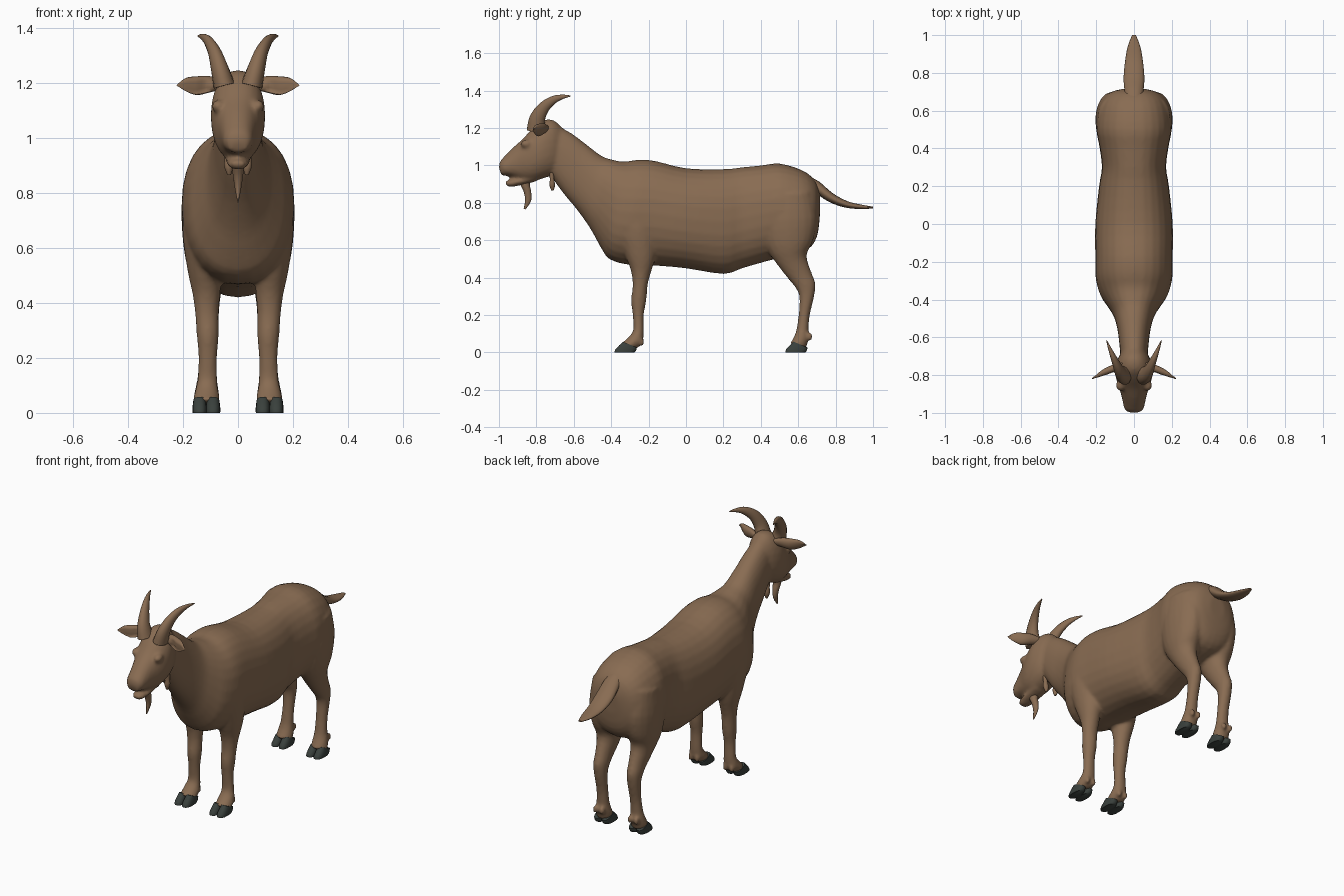
import bpy, bmesh, math
from mathutils import Vector as V


def material(name, rgb):
    m = bpy.data.materials.new(name)
    m.diffuse_color = (*rgb, 1)
    return m


COAT = material("brown coat", (0.25, 0.15, 0.085))
HOOF = material("dark hoof", (0.042, 0.052, 0.046))


def catmull(rows, steps):
    """Smoothly interpolate rows of numbers."""
    out, n = [], len(rows)
    for i in range(n - 1):
        a, b, c, d = (rows[min(max(i + k, 0), n - 1)] for k in (-1, 0, 1, 2))
        for s in range(steps):
            t = s / steps
            out.append([0.5 * (2 * q + (r - p) * t + (2 * p - 5 * q + 4 * r - w) * t * t
                               + (3 * q - p - 3 * r + w) * t ** 3)
                        for p, q, r, w in zip(a, b, c, d)])
    out.append(list(rows[-1]))
    return out


def skin(bm, rings, n, power=2.0, both=False):
    """Closed tube through rings of (centre, axis u, axis v)."""
    for side in ((1, -1) if both else (1,)):
        loops = []
        for c, u, v in rings:
            loop = []
            for k in range(n):
                a = 2 * math.pi * k / n
                ca, sa = math.cos(a), math.sin(a)
                p = c + u * math.copysign(abs(ca) ** (2 / power), ca) \
                      + v * math.copysign(abs(sa) ** (2 / power), sa)
                loop.append(bm.verts.new((p.x * side, p.y, p.z)))
            loops.append(loop)
        for A, B in zip(loops, loops[1:]):
            for k in range(n):
                j = (k + 1) % n
                bm.faces.new((A[k], A[j], B[j], B[k]))
        bm.faces.new(loops[0])
        bm.faces.new(loops[-1])


def profile(bm, rows, n=20, power=2.0, both=False, steps=3):
    """Rows: edge1 y,z, edge2 y,z, half width[, x centre]."""
    rows = [r if len(r) == 6 else (*r, 0) for r in rows]
    rings = []
    for y1, z1, y2, z2, w, x in catmull(rows, steps):
        p, q = V((x, y1, z1)), V((x, y2, z2))
        rings.append(((p + q) / 2, V((w, 0, 0)), (p - q) / 2))
    skin(bm, rings, n, power, both)


def ball(bm, centre, size, both=True):
    for s in ((1, -1) if both else (1,)):
        vs = bmesh.ops.create_uvsphere(bm, u_segments=12, v_segments=8, radius=1)["verts"]
        for v in vs:
            v.co = V((s * centre[0] + v.co.x * size[0],
                      centre[1] + v.co.y * size[1], centre[2] + v.co.z * size[2]))


def finish(bm, name, mat, angle=60):
    bmesh.ops.recalc_face_normals(bm, faces=bm.faces[:])
    me = bpy.data.meshes.new(name)
    bm.to_mesh(me)
    bm.free()
    ob = bpy.data.objects.new(name, me)
    bpy.context.collection.objects.link(ob)
    me.materials.append(mat)
    bpy.ops.object.select_all(action='DESELECT')
    ob.select_set(True)
    bpy.context.view_layer.objects.active = ob
    bpy.ops.object.shade_smooth_by_angle(angle=math.radians(angle))
    return ob


# Body: torso and neck
body = bmesh.new()
profile(body, [
    (.718, .85, .715, .72, .05), (.69, .92, .70, .62, .13), (.62, .975, .65, .55, .18),
    (.50, 1.01, .52, .51, .20), (.40, 1.0, .42, .485, .183), (.30, .99, .30, .45, .17),
    (.20, .98, .20, .42, .185), (0, .985, 0, .45, .205), (-.17, 1.025, -.17, .465, .205),
    (-.26, 1.03, -.31, .47, .203), (-.33, 1.02, -.41, .50, .18), (-.39, 1.03, -.46, .57, .145),
    (-.45, 1.05, -.51, .66, .11), (-.53, 1.11, -.58, .76, .088), (-.61, 1.17, -.655, .85, .078),
    (-.70, 1.22, -.72, .94, .07)], n=28, power=2.25)

# Head with brow, cheek and lower jaw
profile(body, [
    (-.66, 1.20, -.66, 1.0, .05), (-.71, 1.243, -.70, .955, .082), (-.77, 1.24, -.75, .935, .098),
    (-.82, 1.20, -.80, .92, .096), (-.87, 1.145, -.835, .915, .085), (-.92, 1.10, -.87, .92, .070),
    (-.965, 1.055, -.91, .935, .060), (-.995, 1.02, -.95, .945, .052), (-1.0, .985, -.985, .945, .032)],
    n=24, power=2.2)
profile(body, [(-.80, .97, -.80, .915, .05), (-.88, .94, -.88, .895, .045),
               (-.94, .925, -.94, .885, .036), (-.968, .915, -.962, .895, .018)])
ball(body, (.072, -.853, 1.115), (.024, .032, .024))

# Front legs
profile(body, [
    (-.36, .80, -.14, .82, .07, .122), (-.37, .66, -.14, .68, .085, .118),
    (-.33, .53, -.16, .52, .065, .12), (-.295, .44, -.19, .42, .050, .115),
    (-.285, .36, -.205, .36, .043, .113), (-.293, .28, -.212, .28, .040, .11),
    (-.285, .20, -.226, .20, .034, .11), (-.282, .12, -.226, .10, .037, .112),
    (-.31, .08, -.235, .05, .046, .114), (-.35, .045, -.265, .02, .047, .115)], both=True)

# Hind legs with thighs
profile(body, [
    (.43, .84, .67, .86, .07, .122), (.40, .70, .70, .72, .088, .117),
    (.43, .56, .68, .60, .080, .115), (.495, .46, .645, .52, .060, .112),
    (.55, .39, .67, .43, .045, .11), (.59, .34, .692, .37, .040, .11),
    (.607, .29, .685, .30, .036, .11), (.602, .20, .662, .20, .033, .11),
    (.59, .12, .655, .12, .037, .112), (.575, .08, .655, .07, .045, .114),
    (.555, .045, .64, .02, .047, .115)], both=True)

# Dewclaws
for y, z in ((-.24, .055), (.66, .085)):
    for x in (.092, .136):
        ball(body, (x, y, z), (.014, .018, .022))

# Fuse everything into one smooth hide
hide = finish(body, "body", COAT)
r = hide.modifiers.new("fuse", 'REMESH')
r.mode, r.voxel_size, r.use_smooth_shade = 'VOXEL', 0.010, True
s = hide.modifiers.new("relax", 'SMOOTH')
s.factor, s.iterations = 0.5, 4

# Tail: flat and tapering
bm = bmesh.new()
profile(bm, [(.63, .955, .64, .88, .045), (.71, .915, .695, .85, .05), (.78, .855, .765, .805, .055),
             (.86, .81, .85, .775, .048), (.94, .79, .935, .767, .034), (1.0, .78, 1.0, .770, .010)], n=16)
finish(bm, "tail", COAT)

# Beard and neck wattles
bm = bmesh.new()
profile(bm, [(-.90, .93, -.83, .93, .022), (-.885, .895, -.835, .895, .022),
             (-.868, .86, -.828, .86, .018), (-.860, .815, -.828, .81, .011),
             (-.868, .768, -.858, .765, .002)], n=12)
finish(bm, "beard", COAT)
bm = bmesh.new()
profile(bm, [(-.735, .98, -.705, .98, .014, .036), (-.728, .93, -.705, .93, .013, .036),
             (-.73, .895, -.70, .895, .016, .034), (-.72, .865, -.708, .865, .006, .032)], n=12, both=True)
finish(bm, "wattles", COAT)

# Horns: tapered backward curves
bm = bmesh.new()
path = catmull([(.05, -.80, 1.19, .052), (.066, -.795, 1.25, .043), (.085, -.76, 1.31, .032),
                (.107, -.71, 1.35, .022), (.128, -.66, 1.367, .012), (.145, -.617, 1.371, .003)], 4)
rings = []
for i, (x, y, z, rad) in enumerate(path):
    a, b = path[max(i - 1, 0)], path[min(i + 1, len(path) - 1)]
    t = (V(b[:3]) - V(a[:3])).normalized()
    u = t.cross(V((0, 1, .0) if abs(t.y) < .5 else (0, 0, 1)).cross(V((1, 0, 0)))).normalized()
    u = (V((1, 0, 0)) - t * t.x).normalized()
    rings.append((V((x, y, z)), u * rad * .75, t.cross(u) * rad))
skin(bm, rings, 14, both=True)
finish(bm, "horns", COAT)

# Ears: leaf shapes with a hollow front
bm = bmesh.new()
rows = catmull([(.065, -.755, 1.195, .022, .020), (.105, -.768, 1.195, .026, .030),
                (.150, -.785, 1.190, .026, .034), (.190, -.803, 1.194, .017, .024),
                (.217, -.817, 1.192, .003, .004)], 4)
skin(bm, [(V((x, y, z)), V((-.006, ry, 0)), V((0, .006, rz))) for x, y, z, ry, rz in rows], 16, both=True)
for v in bm.verts:
    c = min(rows, key=lambda q: abs(q[0] - abs(v.co.x)))
    inside = (c[1] - v.co.y) / max(c[3], .004)
    if inside > .6 and abs(v.co.x) > .10:
        v.co.y += c[3] * 1.2 * (inside - .5)
finish(bm, "ears", COAT)

# Cloven hooves: two toes on every foot
for name, dy in (("front_hooves", 0), ("hind_hooves", .913)):
    bm = bmesh.new()
    for x in (.0905, .1395):
        profile(bm, [(-.383 + dy, 0, -.275 + dy, 0, .0255, x), (-.378 + dy, .018, -.266 + dy, .01, .0265, x),
                     (-.338 + dy, .058, -.262 + dy, .026, .0235, x)], n=14, power=2.6, both=True, steps=2)
    finish(bm, name, HOOF, 45)
